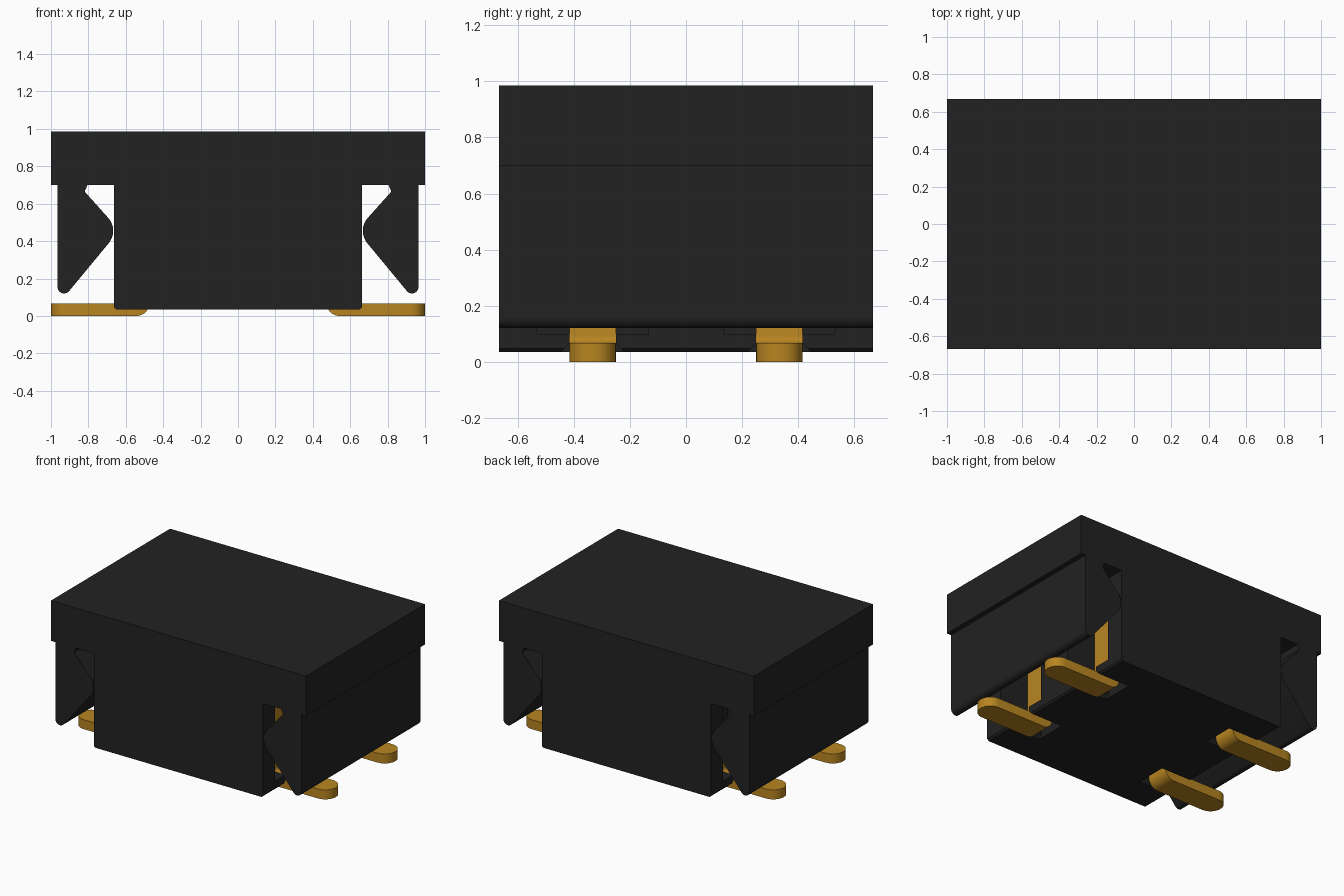
import bpy, bmesh, math
from mathutils import Vector

cube = bpy.data.objects.get("Cube")
if cube:
    bpy.data.objects.remove(cube, do_unlink=True)


def material(name, rgb):
    m = bpy.data.materials.new(name)
    m.use_nodes = True
    m.diffuse_color = (*rgb, 1)
    m.node_tree.nodes["Principled BSDF"].inputs["Base Color"].default_value = (*rgb, 1)
    return m


black = material("black plastic", (0.016, 0.016, 0.016))
gold = material("gold plating", (0.48, 0.235, 0.015))


def arc(cx, cz, r, start, end, steps=8):
    angles = [math.radians(start + (end - start) * i / steps) for i in range(steps + 1)]
    return [(cx + r * math.cos(a), cz + r * math.sin(a)) for a in angles]


def extrude(name, points, axis, start, end, mat, smooth=False, edit=None):
    """Extrude a profile along axis x (points are y, z) or y (points are x, z)."""
    place = (lambda u, v: (start, u, v)) if axis == "x" else (lambda u, v: (u, start, v))
    bm = bmesh.new()
    face = bm.faces.new([bm.verts.new(place(u, v)) for u, v in points])
    new = bmesh.ops.extrude_face_region(bm, geom=[face])["geom"]
    shift = Vector((end - start, 0, 0) if axis == "x" else (0, end - start, 0))
    bmesh.ops.translate(bm, verts=[g for g in new if isinstance(g, bmesh.types.BMVert)], vec=shift)
    if edit:
        edit(bm)
    bmesh.ops.recalc_face_normals(bm, faces=bm.faces)
    mesh = bpy.data.meshes.new(name)
    bm.to_mesh(mesh)
    bm.free()
    ob = bpy.data.objects.new(name, mesh)
    bpy.context.collection.objects.link(ob)
    mesh.materials.append(mat)
    if smooth:
        bpy.ops.object.select_all(action="DESELECT")
        ob.select_set(True)
        bpy.context.view_layer.objects.active = ob
        bpy.ops.object.shade_smooth_by_angle(angle=math.radians(35))
    return ob


def mirrored(points, side):
    return [(side * x, z) for x, z in points]


D = 0.667        # half depth
PITCH = 0.333    # terminal offset from the middle
W = 0.083        # half width of a terminal

# Cap and central body
extrude("cap", [(-1, 0.7), (1, 0.7), (1, 0.985), (-1, 0.985)], "y", -D, D, black)
half = [(0.652, 0.035), (0.664, 0.047), (0.664, 0.72)]
body = extrude("body", half + mirrored(half[::-1], -1), "y", -D, D, black)

# Clip walls: a hanging wall with a rounded bulge and a rounded tip
clip = ([(0.965, 0.72), (0.965, 0.155)] + arc(0.93, 0.155, 0.035, 0, -137)
        + arc(0.77, 0.455, 0.103, 222, 137)
        + [(0.82, 0.665), (0.805, 0.7), (0.805, 0.72)])
for side, label in ((1, "left"), (-1, "right")):
    extrude(label + "_clip_wall", mirrored(clip, side), "y", -D, D, black, True)


# Round the outer tip of a terminal in plan
def round_tip(bm):
    tips = [e for e in bm.edges
            if all(abs(abs(v.co.x) - 1) < 1e-4 for v in e.verts)
            and abs(e.verts[0].co.z - e.verts[1].co.z) > 0.01]
    bmesh.ops.bevel(bm, geom=tips, offset=W - 0.002, segments=8, profile=0.5, affect="EDGES")


# Pockets in the body, and bent terminals standing in them
pocket_half = [(0.125, 0.02), (W, 0.068), (W, 0.1), (0.2, 0.1), (0.2, 0.68)]
for side, label in ((1, "left"), (-1, "right")):
    top = 0.62 if side > 0 else 0.3
    bend = ([(1, 0), (1, 0.067), (0.565, 0.067)] + arc(0.565, 0.092, 0.025, 270, 180, 4)[1:]
            + [(0.54, top), (0.473, top)] + arc(0.543, 0.07, 0.07, 180, 270))
    for row, y in (("front", -PITCH), ("back", PITCH)):
        shape = [(y + u, z) for u, z in pocket_half + mirrored(pocket_half[::-1], -1)]
        cutter = extrude(f"{label}_{row}_pocket_cutter", shape, "x", side * 0.42, side * 0.75, black)
        cutter.hide_render = True
        cutter.hide_set(True)
        cut = body.modifiers.new("pocket", "BOOLEAN")
        cut.object = cutter
        cut.operation = "DIFFERENCE"
        cut.solver = "EXACT"
        extrude(f"{label}_{row}_terminal", mirrored(bend, side), "y", y - W, y + W,
                gold, True, round_tip)

# Apply the cuts and drop the cutters
cut_mesh = bpy.data.meshes.new_from_object(body.evaluated_get(bpy.context.evaluated_depsgraph_get()))
body.modifiers.clear()
body.data = cut_mesh
for ob in [o for o in bpy.data.objects if o.name.endswith("_pocket_cutter")]:
    bpy.data.objects.remove(ob, do_unlink=True)
